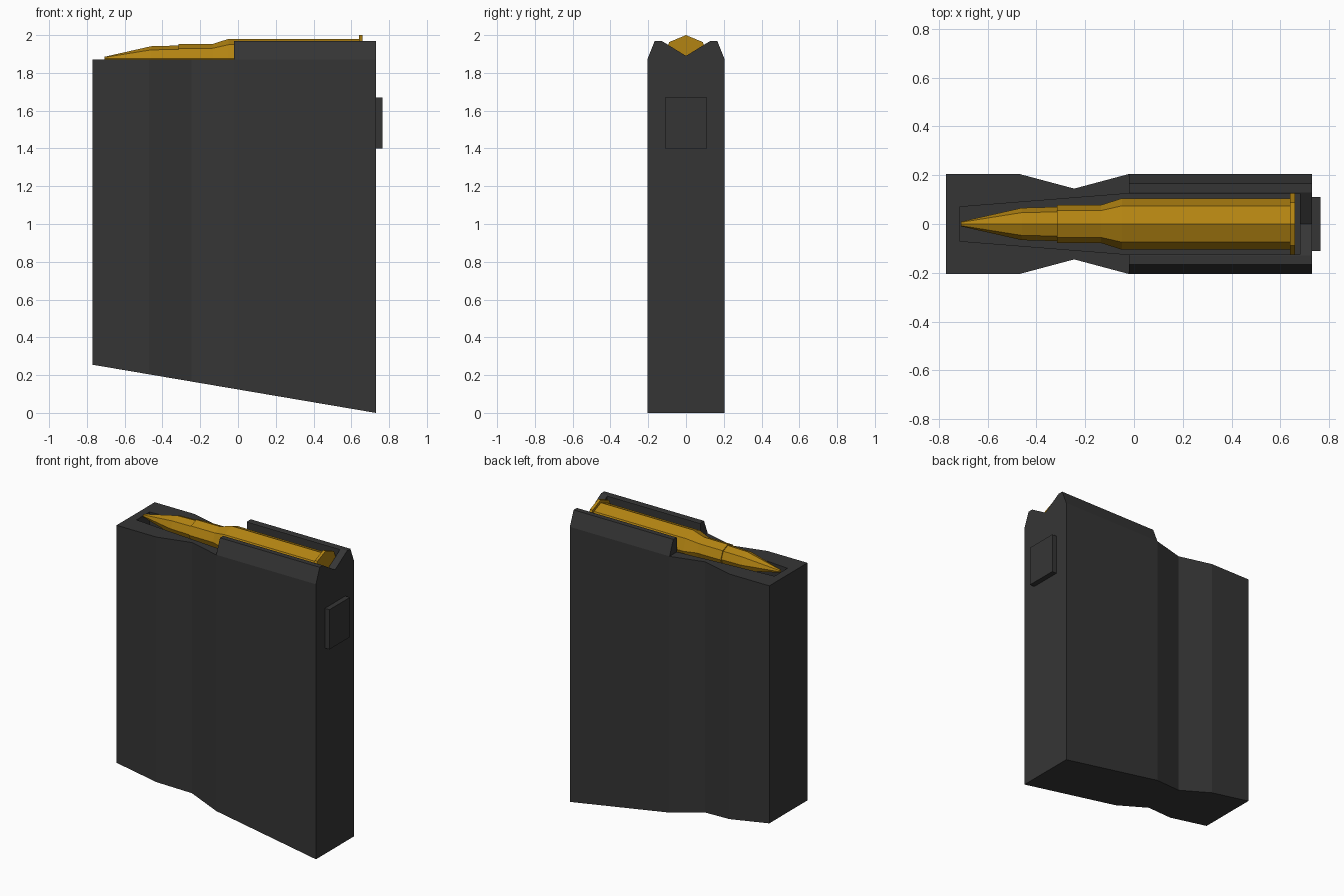
import bpy, bmesh, math

if "Cube" in bpy.data.objects:
    bpy.data.objects.remove(bpy.data.objects["Cube"])


def material(name, color):
    m = bpy.data.materials.new(name)
    m.diffuse_color = (*color, 1)
    m.use_nodes = True
    m.node_tree.nodes["Principled BSDF"].inputs["Base Color"].default_value = m.diffuse_color
    return m


DARK = material("dark_grey", (0.036, 0.036, 0.036))
BRASS = material("brass", (0.45, 0.23, 0.006))


def finish(name, bm, mat):
    bmesh.ops.recalc_face_normals(bm, faces=bm.faces)
    me = bpy.data.meshes.new(name)
    bm.to_mesh(me)
    bm.free()
    me.materials.append(mat)
    ob = bpy.data.objects.new(name, me)
    bpy.context.collection.objects.link(ob)
    return ob


def loft(name, rings, mat):
    """Skin a list of equal-length closed rings and cap both ends."""
    bm = bmesh.new()
    vs = [[bm.verts.new(p) for p in r] for r in rings]
    n = len(vs[0])
    for a, b in zip(vs, vs[1:]):
        for i in range(n):
            j = (i + 1) % n
            bm.faces.new((a[i], a[j], b[j], b[i]))
    bm.faces.new(vs[0])
    bm.faces.new(vs[-1])
    return finish(name, bm, mat)


def mirrored(half):
    """Close a half outline by mirroring it across y = 0."""
    return half + [(x, -y) for x, y in reversed(half)]


def prism_z(name, outline, bottom, top, mat):
    return loft(name, [[(x, y, bottom(x)) for x, y in outline],
                       [(x, y, top) for x, y in outline]], mat)


# Magazine body: waisted plan with a sloping floor
plan = mirrored([(-0.77, 0.205), (-0.47, 0.205), (-0.245, 0.145),
                 (-0.02, 0.205), (0.73, 0.205)])
body = prism_z("magazine_body", plan,
               lambda x: 0.255 * (0.73 - x) / 1.5, 1.87, DARK)

# Feed lips and notched rear wall
lip = [(0.205, 1.87), (0.165, 1.97), (0.13, 1.97)]
section = lip + [(0, 1.89)] + [(-y, z) for y, z in reversed(lip)]
lips = loft("feed_lips", [[(x, y, z) for y, z in section]
                          for x in (-0.02, 0.73)], DARK)

# Opening cut through lips and body top
cutter = prism_z("opening_cutter",
                 mirrored([(-0.715, 0.07), (-0.02, 0.125), (0.68, 0.125)]),
                 lambda x: 1.74, 2.1, DARK)
cutter.hide_render = True
for ob in (body, lips):
    mod = ob.modifiers.new("opening", "BOOLEAN")
    mod.operation = "DIFFERENCE"
    mod.solver = "EXACT"
    mod.object = cutter
    bpy.context.view_layer.objects.active = ob
    bpy.ops.object.modifier_apply(modifier=mod.name)
bpy.data.objects.remove(cutter)

# Rear catch plate
prism_z("catch_plate", mirrored([(0.73, 0.11), (0.765, 0.11)]),
        lambda x: 1.40, 1.67, DARK)


# Cartridge: eight-sided lathe parts along x
def lathe(name, profile):
    def ring(x, r):
        return [(x, r * math.sin(i * math.pi / 4),
                 1.875 + r * math.cos(i * math.pi / 4)) for i in range(8)]
    return loft(name, [ring(x, r) for x, r in profile], BRASS)


lathe("bullet", [(-0.708, 0.01), (-0.46, 0.066), (-0.315, 0.07)])
lathe("case", [(-0.315, 0.077), (-0.135, 0.078), (-0.05, 0.105), (0.64, 0.105)])
lathe("rim", [(0.64, 0.125), (0.66, 0.125)])
